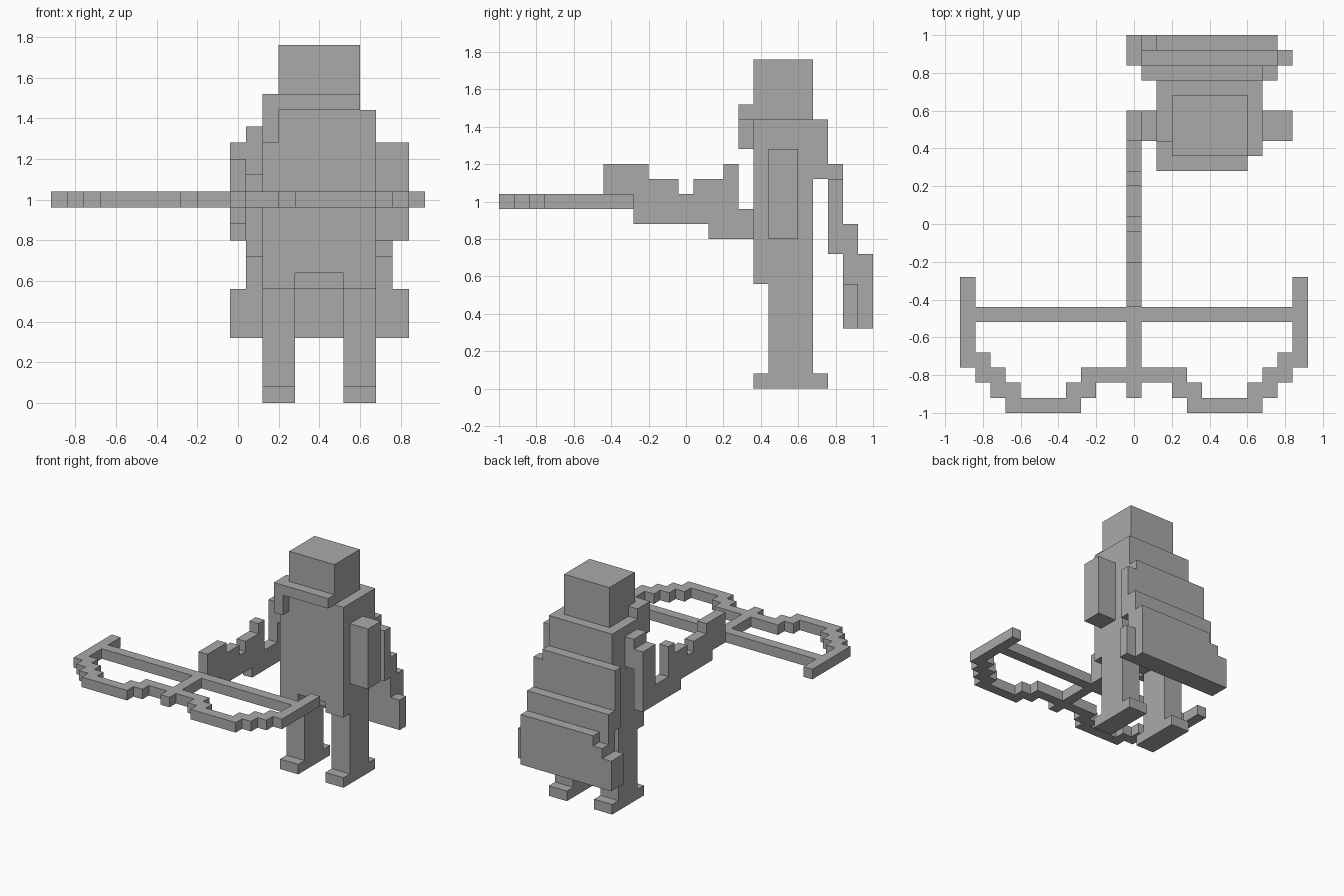
import bpy
import bmesh

cube = bpy.data.objects.get("Cube")
if cube:
    bpy.data.objects.remove(cube, do_unlink=True)

grey = bpy.data.materials.new("plain grey")
grey.use_nodes = True
COLOUR = (0.4, 0.4, 0.4, 1)
grey.diffuse_color = COLOUR
grey.node_tree.nodes["Principled BSDF"].inputs["Base Color"].default_value = COLOUR


def extrude_outline(name, points, to_3d, depth):
    """Close an outline into one face and extrude it along depth."""
    bm = bmesh.new()
    face = bm.faces.new([bm.verts.new(to_3d(a, b)) for a, b in points])
    moved = bmesh.ops.extrude_face_region(bm, geom=[face])["geom"]
    bmesh.ops.translate(bm, vec=depth,
                        verts=[v for v in moved if isinstance(v, bmesh.types.BMVert)])
    bmesh.ops.recalc_face_normals(bm, faces=bm.faces)
    mesh = bpy.data.meshes.new(name)
    bm.to_mesh(mesh)
    bm.free()
    mesh.materials.append(grey)
    obj = bpy.data.objects.new(name, mesh)
    bpy.context.collection.objects.link(obj)
    return obj


def box(name, x, y, z):
    """Block from three (low, high) ranges."""
    outline = [(x[0], y[0]), (x[1], y[0]), (x[1], y[1]), (x[0], y[1])]
    return extrude_outline(name, outline, lambda a, b: (a, b, z[0]), (0, 0, z[1] - z[0]))


def front_plate(name, outline, y):
    """Outline in x and z, thickened between two y values."""
    return extrude_outline(name, outline, lambda a, b: (a, y[0], b), (0, y[1] - y[0], 0))


# Head and torso, with a notch in the front hem
box("head", (.2, .6), (.36, .68), (1.44, 1.76))
box("torso", (.12, .68), (.44, .68), (.56, 1.44))
front_plate("torso_front", [(.12, .56), (.28, .56), (.28, .64), (.52, .64), (.52, .56),
                            (.68, .56), (.68, 1.44), (.12, 1.44)], (.36, .44))

# Collar with a hanging end
front_plate("collar", [(.12, 1.28), (.2, 1.28), (.2, 1.44), (.6, 1.44),
                       (.6, 1.52), (.12, 1.52)], (.28, .36))
box("collar_side", (.12, .2), (.36, .44), (1.44, 1.52))

# Legs and feet
for side, x in (("right", (.12, .28)), ("left", (.52, .68))):
    box(side + "_leg", x, (.44, .68), (.08, .56))
    box(side + "_foot", x, (.36, .76), (0, .08))

# Arms
box("left_arm", (.68, .84), (.44, .6), (.8, 1.28))
box("right_shoulder", (.04, .12), (.44, .6), (1.12, 1.36))
box("right_upper_arm", (-.04, .04), (.44, .6), (.8, 1.28))

# Cape in overlapping tiers that step outwards and down
box("cape_top", (.12, .68), (.68, .76), (1.12, 1.44))
front_plate("cape_upper", [(.04, .72), (.76, .72), (.76, 1.12), (.68, 1.12),
                           (.68, 1.2), (.04, 1.2)], (.76, .84))
front_plate("cape_lower", [(-.04, .32), (.84, .32), (.84, .56), (.76, .56), (.76, .88),
                           (.04, .88), (.04, .56), (-.04, .56)], (.84, .92))
front_plate("cape_hem", [(-.04, .32), (.76, .32), (.76, .72), (.12, .72), (.12, .64),
                         (.04, .64), (.04, .56), (-.04, .56)], (.92, 1))

# Forearm and crossbow stock as one side profile
stock = [(-.92, .96), (-.28, .96), (-.28, .88), (.12, .88), (.12, .8), (.44, .8),
         (.44, .96), (.28, .96), (.28, 1.2), (.2, 1.2), (.2, 1.12), (.04, 1.12),
         (.04, 1.04), (-.04, 1.04), (-.04, 1.12), (-.2, 1.12), (-.2, 1.2),
         (-.44, 1.2), (-.44, 1.04), (-.92, 1.04)]
extrude_outline("crossbow_stock", stock, lambda a, b: (-.04, a, b), (.08, 0, 0))

# Stepped bow limb, mirrored to the other side, with its string
limb = [(.04, -.84), (.2, -.84), (.2, -.92), (.28, -.92), (.28, -1), (.68, -1),
        (.68, -.92), (.76, -.92), (.76, -.84), (.84, -.84), (.84, -.76), (.92, -.76),
        (.92, -.28), (.84, -.28), (.84, -.44), (.04, -.44), (.04, -.52), (.84, -.52),
        (.84, -.68), (.76, -.68), (.76, -.76), (.68, -.76), (.68, -.84), (.6, -.84),
        (.6, -.92), (.36, -.92), (.36, -.84), (.28, -.84), (.28, -.76), (.04, -.76)]
bow = extrude_outline("bow_limbs_and_string", limb, lambda a, b: (a, b, .96), (0, 0, .08))
bow.modifiers.new("mirror", "MIRROR")
